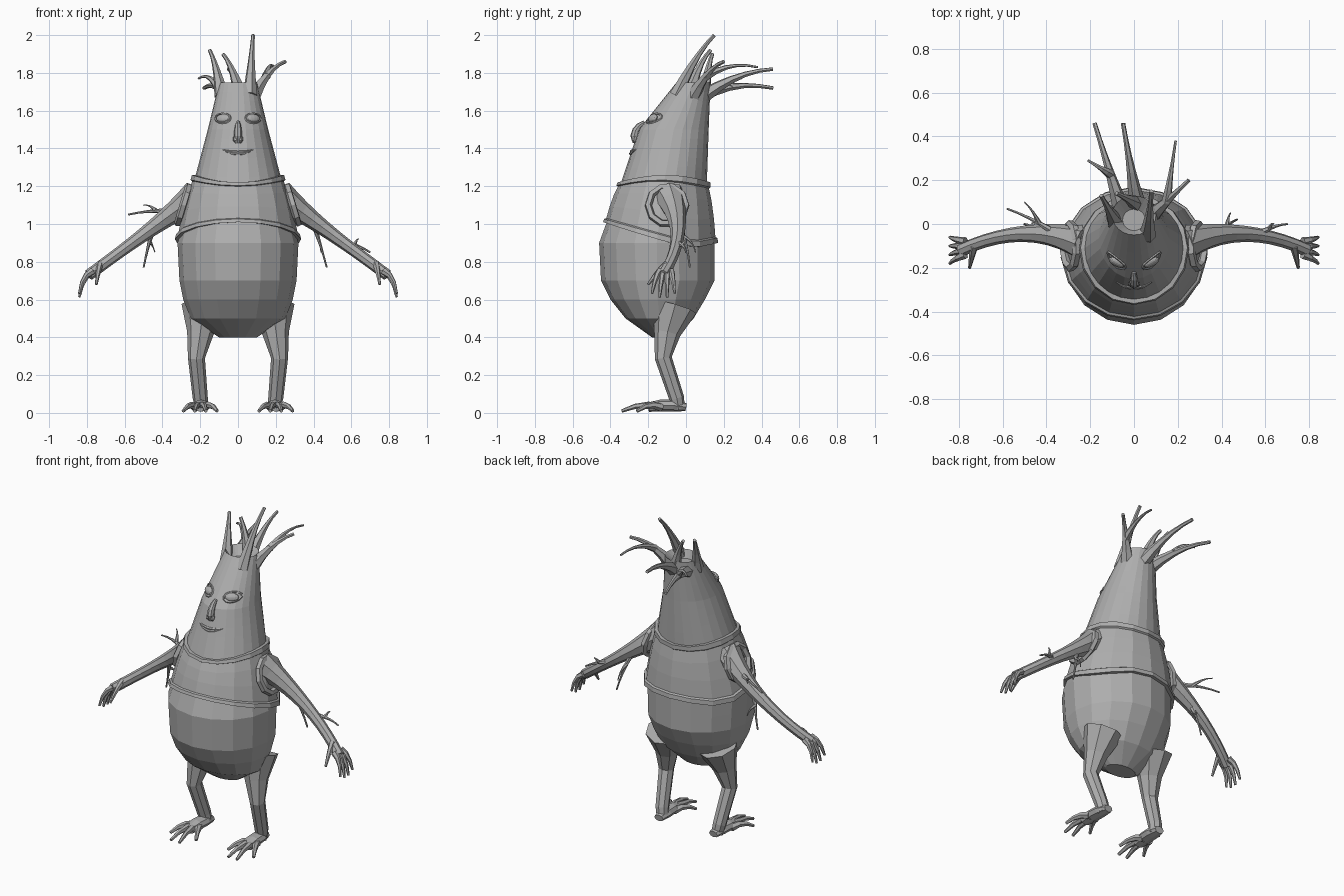
import bpy
import bmesh
from math import sin, cos, tau, sqrt
from mathutils import Vector, Matrix

if "Cube" in bpy.data.objects:
    bpy.data.objects.remove(bpy.data.objects["Cube"])

grey = bpy.data.materials.new("plain_grey")
grey.use_nodes = True
grey.diffuse_color = (.42, .42, .42, 1)
grey.node_tree.nodes["Principled BSDF"].inputs["Base Color"].default_value = grey.diffuse_color


def add_object(name, bm):
    """Turn a bmesh into a grey object in the scene."""
    bmesh.ops.recalc_face_normals(bm, faces=bm.faces)
    mesh = bpy.data.meshes.new(name)
    bm.to_mesh(mesh)
    bm.free()
    mesh.materials.append(grey)
    bpy.context.collection.objects.link(bpy.data.objects.new(name, mesh))


def loft(name, rings, closed=False):
    """Skin a list of equal rings; cap the ends or join them."""
    bm = bmesh.new()
    rows = [[bm.verts.new(point) for point in ring] for ring in rings]
    pairs = list(zip(rows, rows[1:]))
    if closed:
        pairs.append((rows[-1], rows[0]))
    else:
        bm.faces.new(rows[0])
        bm.faces.new(rows[-1])
    for low, high in pairs:
        for i in range(len(low)):
            bm.faces.new((low[i - 1], low[i], high[i], high[i - 1]))
    add_object(name, bm)


def tube(name, path, radii, sides=6, mirror=1, closed=False, flat=1):
    """Limb along a path; mirror flips it in x, flat squashes it in z."""
    path = [Vector((x * mirror, y, z)) for x, y, z in path]
    last = len(path) - 1
    rings, previous = [], None
    for i, point in enumerate(path):
        if closed:
            along = path[(i + 1) % len(path)] - path[i - 1]
        else:
            along = path[min(i + 1, last)] - path[max(i - 1, 0)]
        along.normalize()
        if previous is None:
            across = along.orthogonal().normalized()
        else:
            across = previous.rotation_difference(along) @ across
        previous, other = along, along.cross(across)
        ring = [(across * cos(a) + other * sin(a)) * radii[i] for a in angles(sides)]
        rings.append([point + Vector((d.x, d.y, d.z * flat)) for d in ring])
    loft(name, rings, closed)


def angles(count):
    return [tau * i / count for i in range(count)]


def spread(start, end, count):
    return [start + (end - start) * i / (count - 1) for i in range(count)]


def bend(start, end, lift, count=4):
    """Arched path whose middle is moved by lift."""
    start, end, lift = Vector(start), Vector(end), Vector(lift)
    return [start.lerp(end, t) + lift * 4 * t * (1 - t) for t in spread(0, 1, count)]


# Body outline: height, half width, front y, back y
OUTLINE = [(.4, .1, -.18, -.06), (.5, .25, -.32, .04), (.6, .29, -.4, .1),
           (.7, .31, -.45, .15), (.9, .32, -.46, .15), (1.2, .24, -.35, .11),
           (1.5, .16, -.25, .12), (1.75, .1, -.05, .13)]


def section(height):
    """Half width, centre y and half depth of the body at a height."""
    for low, high in zip(OUTLINE, OUTLINE[1:]):
        if height <= high[0]:
            break
    t = (height - low[0]) / (high[0] - low[0])
    width, front, back = [a + (b - a) * t for a, b in zip(low[1:], high[1:])]
    return width, (front + back) / 2, (back - front) / 2


def surface(angle, height, offset=0):
    """Point on the body; angle zero is the front, growing towards +x."""
    width, middle, depth = section(height)
    return Vector(((width + offset) * sin(angle), middle - (depth + offset) * cos(angle), height))


def face_point(x, height):
    width, middle, depth = section(height)
    return Vector((x, middle - depth * sqrt(1 - (x / width) ** 2), height))


loft("belly", [[surface(a, z) for a in angles(16)] for z in spread(.4, 1.2, 9)])
head_rings = [[surface(a, z) for a in angles(24)] for z in spread(1.2, 1.75, 12)]
loft("head", head_rings + [[surface(a, 1.7, -.06) for a in angles(24)]])


# Vest with thick hems, dipping towards the back
def vest_point(angle, rise, offset):
    c = cos(angle)
    hem = max(.92 + .09 * c, .83 - .07 * c)
    neck = 1.22 + .04 * sin(angle) ** 2
    return surface(angle, hem + (neck - hem) * rise, offset)


VEST = [(0, -.01), (0, .02), (.08, .02), (.1, .01), (.4, .015), (.7, .015),
        (.9, .01), (.92, .02), (1, .02), (1, -.01)]
loft("vest", [[vest_point(a, rise, offset) for a in angles(16)] for rise, offset in VEST],
     closed=True)

# Face
for side in (1, -1):
    rim = [face_point(.08 + .04 * cos(a), 1.56 + .025 * sin(a)) for a in angles(12)]
    tube("eyelid", rim, [.006] * len(rim), 5, side, closed=True)
    centre = face_point(.08 * side, 1.56)
    eye = bmesh.new()
    bmesh.ops.create_uvsphere(eye, u_segments=12, v_segments=8, radius=1,
                              matrix=Matrix.Translation(centre)
                              @ Matrix.Rotation(.5 * side, 4, 'Z')
                              @ Matrix.Rotation(-.5, 4, 'X')
                              @ Matrix.Diagonal((.04, .016, .024, 1)))
    add_object("eye", eye)
    tube("nostril", bend((.01, -.26, 1.47), (.01, -.27, 1.43), (.005, -.01, 0)),
         [.005, .013, .013, .006], mirror=side)
tube("nose", bend((0, -.22, 1.54), (0, -.27, 1.43), (0, -.02, .01), 5),
     [.01, .016, .02, .022, .012], 8)
for name, height, curl in (("upper_lip", 1.385, 1.5), ("lower_lip", 1.372, 3.5)):
    across_mouth = spread(-.08, .08, 9)
    tube(name, [face_point(x, height + curl * x * x) for x in across_mouth],
         [.009 - x * x for x in across_mouth])


def branch(name, root, tip, lift, thickness, fork=None):
    """Tapering twig, with an optional side shoot from its lower half."""
    path = bend(root, tip, lift, 6)
    tube(name, path, [thickness * (.25 + .75 * (1 - t) ** 2) for t in spread(0, 1, 6)])
    if fork:
        branch(name, path[2], fork, lift, thickness * .6)


# Branches on the crown: angle of the root, tip, tip of the side shoot
CROWN = [(.8, (.08, .15, 2), None),
         (-1.6, (-.15, .13, 1.92), None),
         (3, (-.08, .14, 1.9), None),
         (1.9, (.25, .2, 1.86), (.19, .38, 1.83)),
         (3, (-.05, .46, 1.82), None),
         (3.9, (-.18, .46, 1.72), (-.21, .29, 1.77))]
for angle, tip, fork in CROWN:
    branch("crown_branch", surface(angle, 1.68, -.03), tip, (0, 0, .03), .04, fork)

# Arms and legs
arm = bend((.22, -.09, 1.15), (.79, -.12, .73), (0, .06, 0), 11)
arm_radii = [.03 + .055 * (1 - t) ** 3 for t in spread(0, 1, len(arm))]
LEG = [(.18, -.06, .56), (.2, -.1, .42), (.22, -.12, .29), (.2, -.05, .08), (.19, -.04, .02)]

for side in (1, -1):
    tube("arm", arm, arm_radii, 8, side)
    rim = [(.29 - .03 * sin(a), -.1 + .1 * cos(a), 1.1 + .1 * sin(a)) for a in angles(10)]
    tube("armhole_rim", rim, [.02] * len(rim), 5, side, closed=True)
    tube("leg", LEG, [.12, .07, .045, .04, .035], 8, side)
    tube("foot", bend((.19, 0, .03), (.2, -.2, .03), (0, 0, .01)),
         [.03, .045, .045, .035], 8, side, flat=.7)
    for i in range(4):
        fan = i - 1.5
        tube("finger", bend((.77, -.08 - .02 * i, .75), (.84, -.06 - .04 * i, .61 + .01 * fan ** 2),
                            (.01, 0, .02)), spread(.02, .007, 4), mirror=side)
        tube("toe", bend((.2 + .015 * fan, -.13, .03), (.2 + .06 * fan, -.35 + .04 * fan ** 2, .01),
                         (0, 0, .02)), spread(.024, .009, 4), mirror=side)
    tube("thumb", bend((.73, -.1, .79), (.75, -.2, .68), (0, 0, .01)),
         spread(.02, .007, 4), mirror=side)

# Twigs on the arms: side, ring of the arm, tip, tip of the side shoot
TWIGS = [(1, 3, (.47, .02, .77), (.44, .05, .85)),
         (1, 6, (.7, 0, .85), (.64, 0, .92)),
         (-1, 2, (-.58, .07, 1.05), (-.5, .1, 1.1)),
         (-1, 4, (-.5, 0, .77), (-.44, .02, .85))]
for side, ring, tip, fork in TWIGS:
    x, y, z = arm[ring]
    branch("arm_twig", (x * side, y, z), tip, (0, .01, .01), .02, fork)
